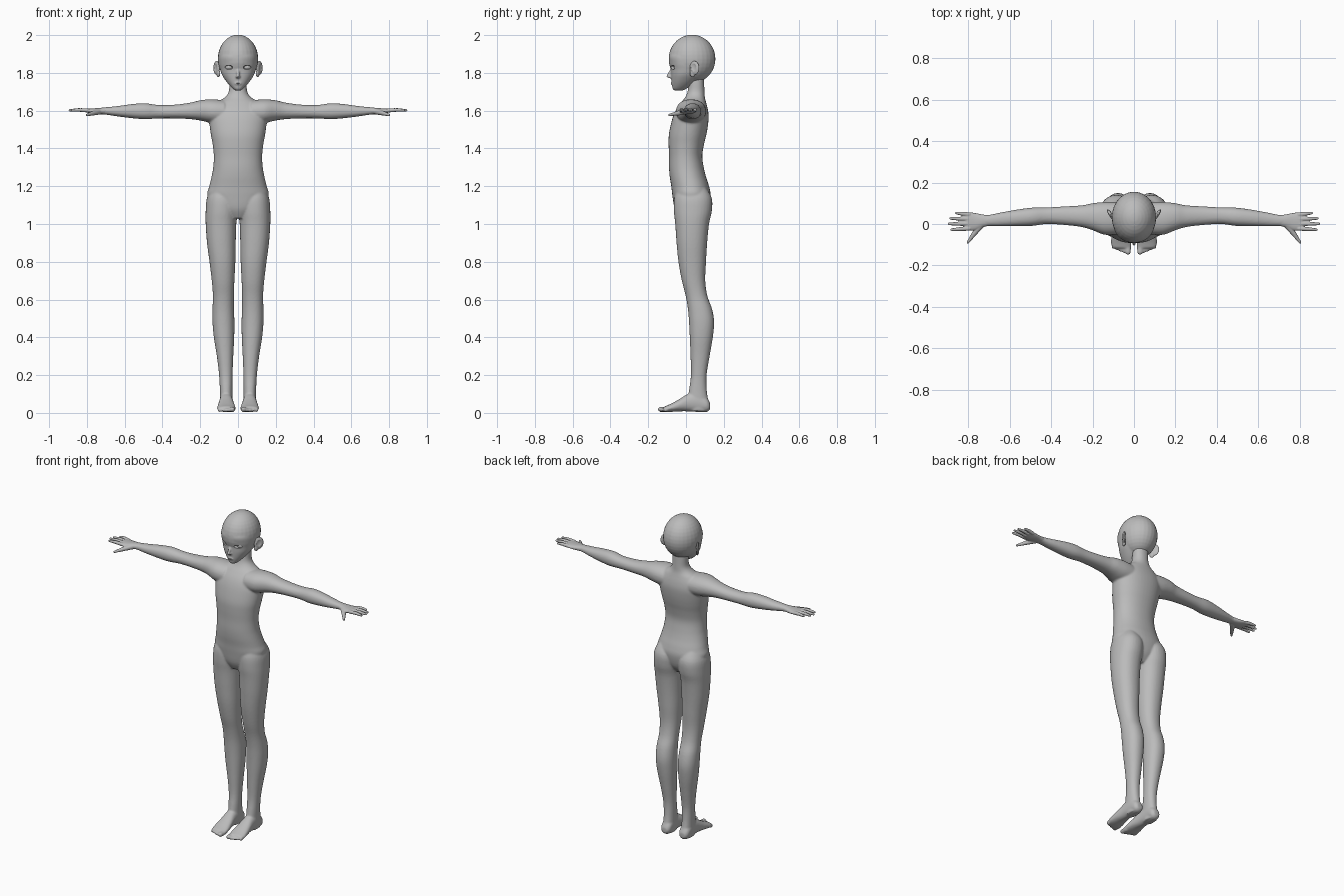
import bpy, bmesh, math
from mathutils import Vector, Matrix

mat = bpy.data.materials.new("plain grey")
mat.diffuse_color = (0.5, 0.5, 0.5, 1)


def loft(bm, axis, rings, mirror=1, segs=32, power=0.92, sub=4):
    """Skin rounded rings (t, a0, a1, b0, b1) stacked along an axis."""
    dense = []
    n = len(rings)
    for i in range(n - 1):
        p = [Vector(rings[max(0, min(n - 1, i + k))]) for k in (-1, 0, 1, 2)]
        for s in range(sub):
            t = s / sub
            dense.append(0.5 * (2 * p[1] + (p[2] - p[0]) * t
                         + (2 * p[0] - 5 * p[1] + 4 * p[2] - p[3]) * t * t
                         + (3 * p[1] - p[0] - 3 * p[2] + p[3]) * t ** 3))
    dense.append(Vector(rings[-1]))
    loops = []
    for r in dense:
        row = []
        for k in range(segs):
            w = 2 * math.pi * k / segs
            c, s = math.cos(w), math.sin(w)
            a = (r[1] + r[2]) / 2 + (r[2] - r[1]) / 2 * math.copysign(abs(c) ** power, c)
            b = (r[3] + r[4]) / 2 + (r[4] - r[3]) / 2 * math.copysign(abs(s) ** power, s)
            x, y, z = {"x": (r[0], a, b), "y": (a, r[0], b), "z": (a, b, r[0])}[axis]
            row.append(bm.verts.new((x * mirror, y, z)))
        loops.append(row)
    faces = [bm.faces.new(loops[0]), bm.faces.new(loops[-1])]
    for lo, hi in zip(loops, loops[1:]):
        for k in range(segs):
            j = (k + 1) % segs
            faces.append(bm.faces.new((lo[k], lo[j], hi[j], hi[k])))
    bmesh.ops.recalc_face_normals(bm, faces=faces)


def ball(bm, centre, size, turn=0):
    m = Matrix.Translation(centre) @ Matrix.Rotation(turn, 4, "Z") @ Matrix.Diagonal((*size, 1))
    bmesh.ops.create_uvsphere(bm, u_segments=28, v_segments=18, radius=1, matrix=m)


def rod(bm, p, q, r0, r1):
    """Tapered rod with rounded ends."""
    p, q = Vector(p), Vector(q)
    d = q - p
    m = Matrix.Translation((p + q) / 2) @ d.to_track_quat("Z", "Y").to_matrix().to_4x4()
    bmesh.ops.create_cone(bm, cap_ends=True, segments=16, radius1=r0, radius2=r1,
                          depth=d.length, matrix=m)
    ball(bm, p, (r0,) * 3)
    ball(bm, q, (r1,) * 3)


def make(name, bm):
    me = bpy.data.meshes.new(name)
    bm.to_mesh(me)
    bm.free()
    ob = bpy.data.objects.new(name, me)
    bpy.context.collection.objects.link(ob)
    me.materials.append(mat)
    return ob


def finish(ob, voxel, smooth, cutter=None):
    """Fuse overlapping forms into one skin, soften it, then carve."""
    bpy.ops.object.select_all(action="DESELECT")
    bpy.context.view_layer.objects.active = ob
    ob.select_set(True)
    m = ob.modifiers.new("fuse", "REMESH")
    m.mode, m.voxel_size = "VOXEL", voxel
    m = ob.modifiers.new("soften", "SMOOTH")
    m.factor, m.iterations = 0.5, smooth
    if cutter:
        m = ob.modifiers.new("carve", "BOOLEAN")
        m.operation, m.object, m.solver = "DIFFERENCE", cutter, "EXACT"
    for m in list(ob.modifiers):
        bpy.ops.object.modifier_apply(modifier=m.name)
    bpy.ops.object.shade_smooth_by_angle(angle=math.radians(40))


# Torso and neck: height, half width, front, back
torso = [(1.03, .05, -.035, .08), (1.08, .125, -.06, .115), (1.15, .162, -.072, .13),
         (1.2, .152, -.078, .122), (1.25, .14, -.086, .106), (1.3, .131, -.09, .094),
         (1.36, .128, -.09, .086), (1.42, .134, -.092, .095), (1.47, .143, -.091, .107),
         (1.52, .15, -.082, .116), (1.57, .155, -.068, .12), (1.61, .145, -.05, .115),
         (1.645, .11, -.025, .106), (1.67, .07, -.005, .1), (1.7, .049, .008, .098),
         (1.75, .046, .015, .096), (1.8, .045, .02, .095)]
# Leg: height, inner, outer, front, back
leg = [(1.2, .04, .135, -.04, .1), (1.14, .004, .164, -.062, .136), (1.07, .003, .171, -.064, .137),
       (1, .009, .171, -.057, .122), (.9, .012, .164, -.05, .112), (.8, .014, .151, -.04, .106),
       (.7, .019, .139, -.022, .102), (.62, .022, .133, -.002, .113), (.55, .021, .135, .01, .138),
       (.48, .019, .135, .016, .149), (.4, .02, .128, .02, .142), (.3, .025, .112, .024, .125),
       (.2, .029, .1, .026, .109), (.12, .03, .096, .016, .11), (.06, .03, .095, .01, .118),
       (.01, .033, .092, .02, .115)]
# Foot: depth, inner, outer, sole, top
foot = [(.128, .045, .08, .02, .05), (.11, .031, .094, .005, .08), (.06, .029, .097, .005, .11),
        (.01, .026, .099, .008, .1), (-.04, .018, .106, .008, .07), (-.085, .012, .111, .005, .046),
        (-.115, .013, .106, .005, .034)]
# Arm: reach, front, back, bottom, top
arm = [(.07, -.05, .105, 1.53, 1.655), (.14, -.052, .106, 1.535, 1.66), (.2, -.03, .1, 1.548, 1.655),
       (.25, -.015, .09, 1.555, 1.643), (.33, -.005, .085, 1.559, 1.632), (.42, 0, .08, 1.559, 1.63),
       (.49, -.009, .079, 1.555, 1.639), (.56, -.011, .07, 1.56, 1.635), (.64, -.011, .056, 1.57, 1.624),
       (.7, -.01, .044, 1.579, 1.618), (.74, -.012, .045, 1.582, 1.614)]
palm = [(.7, -.009, .042, 1.581, 1.617), (.73, -.016, .046, 1.581, 1.615),
        (.765, -.03, .053, 1.583, 1.612), (.8, -.032, .057, 1.59, 1.611), (.815, -.028, .052, 1.594, 1.608)]

bm = bmesh.new()
loft(bm, "z", [(z, -w, w, f, b) for z, w, f, b in torso], segs=48)
for s in (1, -1):
    loft(bm, "z", leg, s)
    loft(bm, "y", foot, s)
    loft(bm, "x", arm, s)
    # Toes, largest on the inner side
    for k in range(5):
        x, r = .029 + .0175 * k, (.014, .0105, .01, .0095, .009)[k]
        y = -.134 + .006 * k if k else -.133
        rod(bm, (s * x, -.1, .018), (s * x, y - .002, .005 + r), r, r)
finish(make("body", bm), .0055, 5)

# Hands
for s, side in ((1, "left"), (-1, "right")):
    bm = bmesh.new()
    loft(bm, "x", palm, s, segs=24)
    for y0, tip, y1 in ((-.022, .879, -.027), (.001, .891, .001), (.024, .884, .027), (.046, .857, .053)):
        mid = ((.8 + tip) / 2 * s, (y0 + y1) / 2, 1.604)
        rod(bm, (.795 * s, y0, 1.601), mid, .0105, .0095)
        rod(bm, mid, (tip * s, y1, 1.602), .0095, .0065)
    rod(bm, (.735 * s, -.002, 1.595), (.77 * s, -.046, 1.586), .016, .012)
    rod(bm, (.77 * s, -.046, 1.586), (.8 * s, -.088, 1.577), .012, .0065)
    finish(make(side + "_hand", bm), .003, 3)

# Head: skull, tapering face, nose, lips
face = [(1.706, .012, -.06, -.02), (1.715, .026, -.07, 0), (1.735, .046, -.074, .03),
        (1.76, .066, -.077, .06), (1.79, .085, -.079, .09), (1.82, .095, -.08, .115),
        (1.85, .101, -.086, .125), (1.89, .1, -.09, .13), (1.93, .08, -.065, .12)]
bm = bmesh.new()
ball(bm, (0, .032, 1.874), (.107, .124, .128))
loft(bm, "z", [(z, -w, w, f, b) for z, w, f, b in face], segs=40)
rod(bm, (0, -.071, 1.825), (0, -.096, 1.783), .007, .008)
ball(bm, (0, -.082, 1.779), (.014, .014, .008))
ball(bm, (0, -.071, 1.744), (.02, .01, .009))
# Eye and mouth cutters
cut = bmesh.new()
for s in (1, -1):
    ball(cut, (.05 * s, -.07, 1.829), (.024, .018, .011), s * .5)
ball(cut, (0, -.083, 1.744), (.018, .008, .0018))
cutter = make("face_cutter", cut)
cutter.hide_render = True
cutter.hide_set(True)
finish(make("head", bm), .0045, 4, cutter)

# Eyeballs seated in the sockets
for s, side in ((1, "left"), (-1, "right")):
    bm = bmesh.new()
    ball(bm, (.045 * s, -.034, 1.829), (.03, .03, .02))
    ob = make(side + "_eye", bm)
    ob.data.polygons.foreach_set("use_smooth", [True] * len(ob.data.polygons))

# Ears: tilted shells with a hollow facing outward and forward
for s, side in ((1, "left"), (-1, "right")):
    bm = bmesh.new()
    ball(bm, (.113 * s, .045, 1.826), (.009, .03, .038), -s * .55)
    ball(bm, (.104 * s, .035, 1.797), (.009, .016, .02), -s * .4)
    cut = bmesh.new()
    ball(cut, (.124 * s, .038, 1.829), (.009, .02, .027), -s * .55)
    hollow = make(side + "_ear_cutter", cut)
    hollow.hide_render = True
    hollow.hide_set(True)
    finish(make(side + "_ear", bm), .003, 3, hollow)
